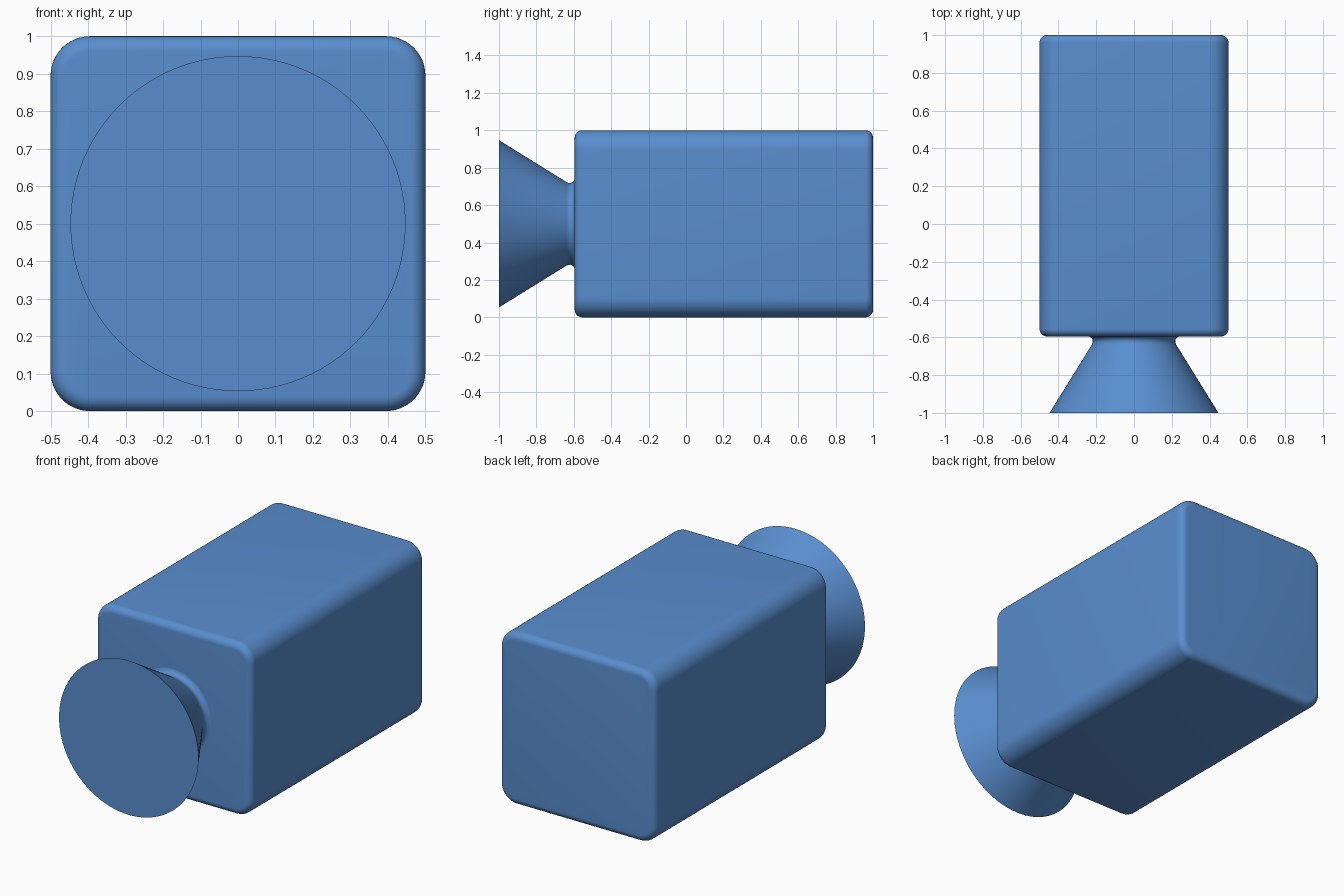
import bpy, bmesh
from math import sin, cos, pi, radians

if "Cube" in bpy.data.objects:
    bpy.data.objects.remove(bpy.data.objects["Cube"])

blue = bpy.data.materials.new("blue")
blue.diffuse_color = (0.10, 0.27, 0.62, 1)
blue.use_nodes = True
blue.node_tree.nodes["Principled BSDF"].inputs["Base Color"].default_value = blue.diffuse_color
CENTRE_Z = 0.5


def loft(name, rings, cap_start=True, cap_end=True):
    """Skin a list of equal-length point rings into a smooth object."""
    bm = bmesh.new()
    loops = [[bm.verts.new(p) for p in ring] for ring in rings]
    n = len(loops[0])
    for a, b in zip(loops, loops[1:]):
        for i in range(n):
            j = (i + 1) % n
            bm.faces.new((a[i], a[j], b[j], b[i]))
    if cap_start:
        bm.faces.new(loops[0][::-1])
    if cap_end:
        bm.faces.new(loops[-1])
    bmesh.ops.recalc_face_normals(bm, faces=bm.faces)
    mesh = bpy.data.meshes.new(name)
    bm.to_mesh(mesh)
    bm.free()
    obj = bpy.data.objects.new(name, mesh)
    bpy.context.collection.objects.link(obj)
    mesh.materials.append(blue)
    bpy.ops.object.select_all(action='DESELECT')
    obj.select_set(True)
    bpy.context.view_layer.objects.active = obj
    bpy.ops.object.shade_smooth_by_angle(angle=radians(30))
    return obj


def rounded_square(y, inset, half=0.5, radius=0.105, steps=12):
    r, c = radius - inset, half - radius
    pts = []
    for q, (sx, sz) in enumerate(((1, 1), (-1, 1), (-1, -1), (1, -1))):
        for k in range(steps + 1):
            a = (q + k / steps) * pi / 2
            pts.append((sx * c + r * cos(a), y, CENTRE_Z + sz * c + r * sin(a)))
    return pts


def circle(y, r, n=96):
    return [(r * cos(2 * pi * i / n), y, CENTRE_Z + r * sin(2 * pi * i / n))
            for i in range(n)]


# Body: rounded square prism with softened front and back rims
FRONT, BACK, RIM, STEPS = -0.595, 1.0, 0.04, 8
profile = [(RIM * (1 - cos(k / STEPS * pi / 2)), RIM * (1 - sin(k / STEPS * pi / 2)))
           for k in range(STEPS + 1)]
rings = [rounded_square(FRONT + d, inset) for d, inset in profile]
rings += [rounded_square(BACK - d, inset) for d, inset in reversed(profile)]
loft("body", rings)

# Horn: flat-fronted cone, blended into the body by a small fillet at the neck
horn = [(-1.0, 0.447), (-0.64, 0.224), (-0.63, 0.2195), (-0.62, 0.2185),
        (-0.61, 0.221), (-0.602, 0.227), (-0.597, 0.235), (FRONT, 0.243)]
loft("horn", [circle(y, r) for y, r in horn], cap_end=False)
